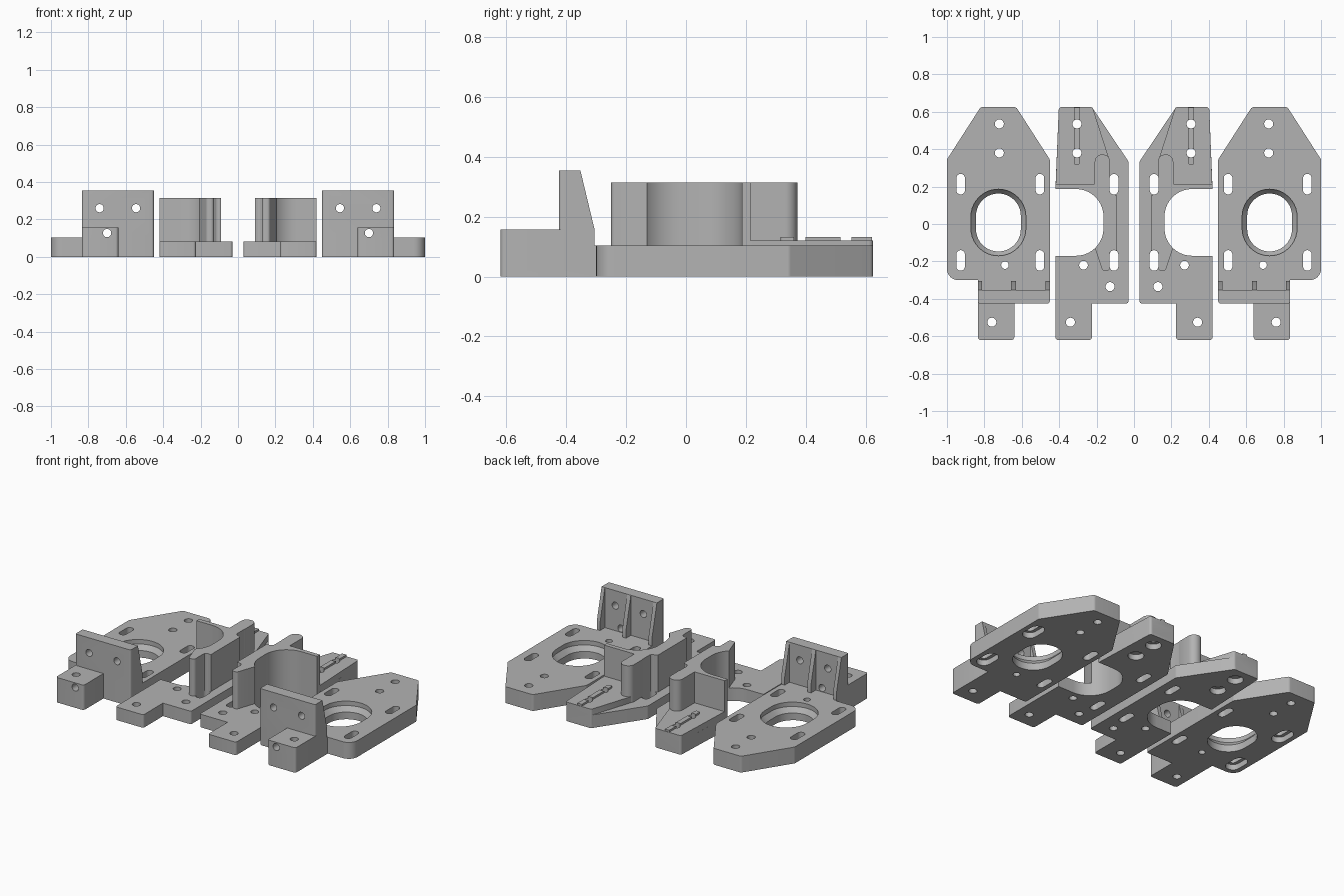
import bpy, bmesh, math
from mathutils import Vector

old = bpy.data.objects.get("Cube")
if old:
    bpy.data.objects.remove(old)

grey = bpy.data.materials.new("light_grey")
grey.use_nodes = True
colour = (0.45, 0.45, 0.45, 1)
grey.diffuse_color = colour
grey.node_tree.nodes["Principled BSDF"].inputs["Base Color"].default_value = colour


def outline(corners):
    """Polygon of (u, v[, radius]) corners, with rounded corners as arcs."""
    pts, n = [], len(corners)
    for i, c in enumerate(corners):
        p, r = Vector(c[:2]), (c[2] if len(c) > 2 else 0)
        if not r:
            pts.append(p)
            continue
        a = (Vector(corners[i - 1][:2]) - p).normalized()
        b = (Vector(corners[(i + 1) % n][:2]) - p).normalized()
        half = a.angle(b) / 2
        centre = p + (a + b).normalized() * r / math.sin(half)
        start = p + a * r / math.tan(half) - centre
        end = p + b * r / math.tan(half) - centre
        turn = math.atan2(start.x * end.y - start.y * end.x, start.dot(end))
        steps = 10 if r > 0.015 else 4
        for k in range(steps + 1):
            t = turn * k / steps
            pts.append(centre + Vector((start.x * math.cos(t) - start.y * math.sin(t),
                                        start.x * math.sin(t) + start.y * math.cos(t))))
    return [p for i, p in enumerate(pts) if (p - pts[i - 1]).length > 1e-4]


def slot(x, y, hw, hh):
    """Capsule outline; a circle when both half sizes match."""
    r = min(hw, hh) * 0.9999
    return [(x - hw, y - hh, r), (x + hw, y - hh, r), (x + hw, y + hh, r), (x - hw, y + hh, r)]


def box(x0, y0, x1, y1):
    return [(x0, y0), (x1, y0), (x1, y1), (x0, y1)]


def prism(name, corners, lo, hi, axis="z", top=None):
    """Extrude an outline along an axis, optionally lofting to another outline."""
    place = {"z": lambda p, w: (p.x, p.y, w),
             "y": lambda p, w: (p.x, w, p.y),
             "x": lambda p, w: (w, p.x, p.y)}[axis]
    bm = bmesh.new()
    low = [bm.verts.new(place(p, lo)) for p in outline(corners)]
    high = [bm.verts.new(place(p, hi)) for p in outline(top or corners)]
    bm.faces.new(low)
    bm.faces.new(high)
    n = len(low)
    for i in range(n):
        bm.faces.new((low[i], low[(i + 1) % n], high[(i + 1) % n], high[i]))
    bmesh.ops.recalc_face_normals(bm, faces=bm.faces)
    mesh = bpy.data.meshes.new(name)
    bm.to_mesh(mesh)
    bm.free()
    mesh.materials.append(grey)
    ob = bpy.data.objects.new(name, mesh)
    bpy.context.collection.objects.link(ob)
    return ob


def finish(body, adds, cuts):
    """Join the added solids, cut the holes, mirror to the other side, shade."""
    for kind, parts in (("UNION", adds), ("DIFFERENCE", cuts)):
        for part in parts:
            part.hide_render = True
            mod = body.modifiers.new(kind.lower(), "BOOLEAN")
            mod.operation, mod.object, mod.solver = kind, part, "EXACT"
    body.modifiers.new("mirror", "MIRROR")
    bpy.ops.object.select_all(action="DESELECT")
    body.select_set(True)
    bpy.context.view_layer.objects.active = body
    bpy.ops.object.convert(target="MESH")
    bpy.ops.object.shade_smooth_by_angle(angle=math.radians(30))
    for part in adds + cuts:
        bpy.data.objects.remove(part)


def cut(corners, lo=-0.1, hi=0.5, axis="z", top=None):
    return prism("cutter", corners, lo, hi, axis, top)


SLOT_Y = (0.213, -0.195)

# Outer motor plates: base with pointed back and front tab
plate = prism("motor_plates", [
    (0.45, -0.425, 0.012), (0.64, -0.425), (0.64, -0.62, 0.015), (0.835, -0.62, 0.015),
    (0.835, -0.30), (1, -0.30, 0.06), (1, 0.345, 0.02), (0.82, 0.625, 0.02),
    (0.63, 0.625, 0.02), (0.45, 0.345, 0.02)], 0, 0.103)

# Raised tab block, upright wall and its three gussets
adds = [
    prism("tab_block", [(0.64, -0.62, 0.015), (0.835, -0.62, 0.015),
                        (0.835, -0.36), (0.64, -0.36)], 0.02, 0.157),
    prism("wall", [(0.45, -0.425, 0.012), (0.835, -0.425, 0.012),
                   (0.835, -0.353), (0.45, -0.353)], 0.02, 0.355)]
gusset = [(-0.4, 0.02), (-0.4, 0.355), (-0.353, 0.355), (-0.305, 0.155), (-0.305, 0.02)]
for x0, x1 in ((0.45, 0.474), (0.631, 0.657), (0.812, 0.835)):
    adds.append(prism("gusset", gusset, x0, x1, "x"))

# Motor opening with stepped, tapered rim
wide, narrow = slot(0.725, 0.008, 0.147, 0.178), slot(0.725, 0.008, 0.12, 0.155)
cuts = [cut(narrow, hi=0.2), cut(wide, 0.075, 0.2), cut(narrow, 0.045, 0.0751, top=wide)]

# Mounting slots, recessed below on the outer side, and screw holes
for y in SLOT_Y:
    cuts += [cut(slot(x, y, 0.023, 0.055), hi=0.2) for x in (0.503, 0.927)]
    cuts.append(cut(slot(0.927, y, 0.043, 0.075), hi=0.035))
for x, y, r in ((0.72, 0.535, 0.024), (0.72, 0.38, 0.024),
                (0.69, -0.22, 0.02), (0.76, -0.525, 0.024)):
    cuts.append(cut(slot(x, y, r, r), hi=0.2))
for x, z in ((0.545, 0.26), (0.74, 0.26), (0.70, 0.127)):
    cuts.append(cut(slot(x, z, 0.022, 0.022), -0.7, -0.28, "y"))
finish(plate, adds, cuts)

# Inner holders: base with front tab
holder = prism("motor_holders", [
    (0.03, -0.425, 0.012), (0.225, -0.425), (0.225, -0.62, 0.015), (0.42, -0.62, 0.015),
    (0.42, 0.19), (0.402, 0.625, 0.015), (0.225, 0.625, 0.02), (0.03, 0.335, 0.02)], 0, 0.082)

# Raised back platform, clamp wall and ridge strip
adds = [
    prism("platform", [(0.42, 0.18), (0.402, 0.625, 0.015), (0.222, 0.625, 0.012),
                       (0.135, 0.355), (0.135, 0.18)], 0.02, 0.12),
    prism("clamp_wall", [
        (0.42, -0.02), (0.42, 0.215), (0.21, 0.215), (0.21, 0.372, 0.04), (0.128, 0.372, 0.04),
        (0.128, 0.17), (0.09, 0.15), (0.09, -0.14), (0.128, -0.15), (0.128, -0.25, 0.018),
        (0.168, -0.25, 0.015), (0.198, -0.16), (0.25, -0.02)], 0.02, 0.315),
    prism("ridge", [(0.29, 0.315, 0.012), (0.32, 0.315, 0.012),
                    (0.32, 0.622), (0.29, 0.622)], 0.06, 0.132)]

# Open cradle, slots, screw holes and recesses underneath
cuts = [cut([(0.163, -0.17, 0.147), (0.6, -0.17), (0.6, 0.187), (0.163, 0.187, 0.147)])]
cuts += [cut(slot(0.107, y, 0.023, 0.055)) for y in SLOT_Y]
for x, y, r in ((0.305, 0.535, 0.024), (0.305, 0.38, 0.024), (0.27, -0.22, 0.023),
                (0.128, -0.335, 0.024), (0.34, -0.525, 0.024)):
    cuts.append(cut(slot(x, y, r, r), hi=0.2))
    if y > 0:
        cuts.append(cut(slot(x, y, 0.046, 0.046), hi=0.035))
finish(holder, adds, cuts)
